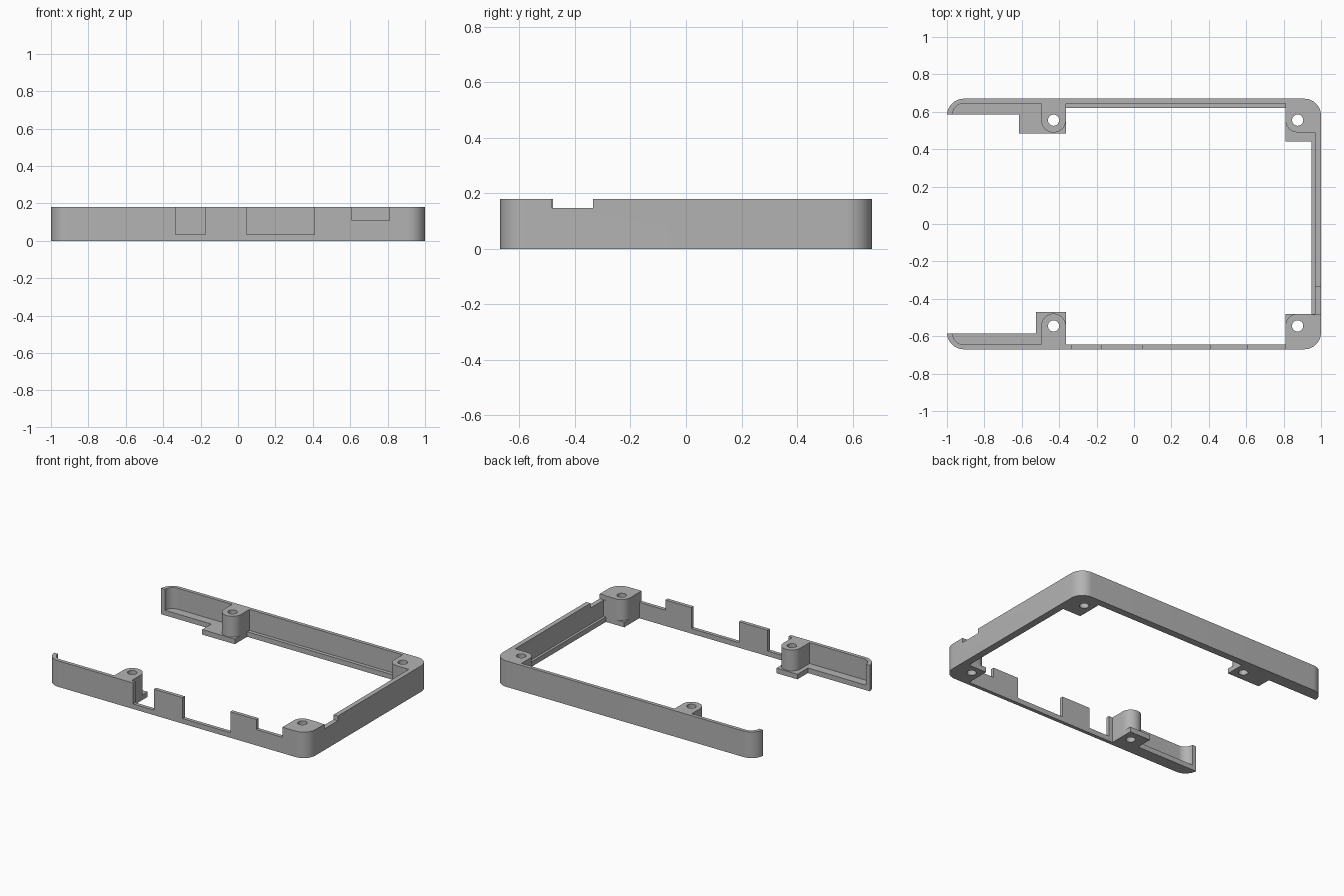
import bpy, bmesh
from math import sin, cos, radians

if "Cube" in bpy.data.objects:
    bpy.data.objects.remove(bpy.data.objects["Cube"], do_unlink=True)

HEIGHT, FLOOR = 0.18, 0.035
FRONT_Y, BACK_Y = -0.545, 0.555      # screw post rows
LEFT_X, RIGHT_X = 0.875, -0.43       # screw post columns
POST = 0.066
SIDE = RIGHT_X + POST                # inner side of the right-hand posts
INNER = 0.81                         # inner side of the left-hand posts
WALL = 0.645                         # inner face of the long walls


def arc(cx, cy, r, start, end, steps=12):
    angles = [radians(start + (end - start) * i / steps) for i in range(steps + 1)]
    return [(cx + r * cos(a), cy + r * sin(a)) for a in angles]


def prism(name, outline, z0, z1):
    bm = bmesh.new()
    face = bm.faces.new([bm.verts.new((x, y, z0)) for x, y in outline])
    top = bmesh.ops.extrude_face_region(bm, geom=[face])["geom"]
    bmesh.ops.translate(bm, vec=(0, 0, z1 - z0),
                        verts=[v for v in top if isinstance(v, bmesh.types.BMVert)])
    bmesh.ops.recalc_face_normals(bm, faces=bm.faces)
    mesh = bpy.data.meshes.new(name)
    bm.to_mesh(mesh)
    bm.free()
    obj = bpy.data.objects.new(name, mesh)
    bpy.context.collection.objects.link(obj)
    return obj


def box(x0, x1, y0, y1):
    return [(x0, y0), (x1, y0), (x1, y1), (x0, y1)]


def cut(body, outline, z0, z1=0.3):
    cutter = prism("cutter", outline, z0, z1)
    cutter.hide_render = True
    mod = body.modifiers.new("cut", "BOOLEAN")
    mod.operation, mod.solver, mod.object = "DIFFERENCE", "EXACT", cutter
    bpy.ops.object.select_all(action="DESELECT")
    bpy.context.view_layer.objects.active = body
    body.select_set(True)
    bpy.ops.object.modifier_apply(modifier=mod.name)
    bpy.data.objects.remove(cutter, do_unlink=True)


# Solid block with rounded corners
R, X, Y = 0.09, 1.0, 0.67
frame = prism("case_frame",
              arc(X - R, Y - R, R, 0, 90) + arc(R - X, Y - R, R, 90, 180)
              + arc(R - X, R - Y, R, 180, 270) + arc(X - R, R - Y, R, 270, 360),
              0, HEIGHT)

# Upper cavity: leaves thin walls and the four screw posts
cavity = (arc(-0.91, -0.585, 0.06, 180, 270)
          + [(RIGHT_X - POST, -WALL)]
          + arc(RIGHT_X, FRONT_Y, POST, 180, 0, 20)
          + [(SIDE, -WALL), (INNER, -WALL)]
          + arc(LEFT_X, FRONT_Y, LEFT_X - INNER, 180, 90)
          + [(0.967, -0.48), (0.967, 0.49)]
          + arc(LEFT_X, BACK_Y, LEFT_X - INNER, 270, 180)
          + [(INNER, WALL), (SIDE, WALL)]
          + arc(RIGHT_X, BACK_Y, POST, 0, -180, 20)
          + [(RIGHT_X - POST, WALL)]
          + arc(-0.91, 0.585, 0.06, 90, 180))
cut(frame, cavity, FLOOR)

# Through opening, leaving ledges and pads, open on the right-hand end
cut(frame, [(-1.1, -0.585), (-0.525, -0.585), (-0.525, -0.47), (SIDE, -0.47),
            (SIDE, -WALL), (INNER, -WALL), (INNER, -0.48), (0.95, -0.48),
            (0.95, 0.44), (INNER, 0.44), (INNER, 0.62), (SIDE, 0.62),
            (SIDE, 0.485), (-0.615, 0.485), (-0.615, 0.585), (-1.1, 0.585)], -0.1)

# Port notches in the front wall and slot notch in the end wall
for x0, x1, z in ((-0.335, -0.175, FLOOR), (0.045, 0.41, FLOOR), (0.61, INNER, 0.11)):
    cut(frame, box(x0, x1, -0.8, -0.6), z)
cut(frame, box(0.955, 1.1, -0.483, -0.335), 0.147)

# Screw holes
for x in (LEFT_X, RIGHT_X):
    for y in (FRONT_Y, BACK_Y):
        cut(frame, arc(x, y, 0.03, 0, 345, 23), -0.1)

# Plain grey plastic
grey = bpy.data.materials.new("grey_plastic")
grey.use_nodes = True
colour = (0.45, 0.45, 0.45, 1)
grey.diffuse_color = colour
grey.node_tree.nodes["Principled BSDF"].inputs["Base Color"].default_value = colour
frame.data.materials.clear()
frame.data.materials.append(grey)
for poly in frame.data.polygons:
    poly.material_index = 0

bpy.ops.object.select_all(action="DESELECT")
frame.select_set(True)
bpy.context.view_layer.objects.active = frame
bpy.ops.object.shade_smooth_by_angle(angle=radians(30))
